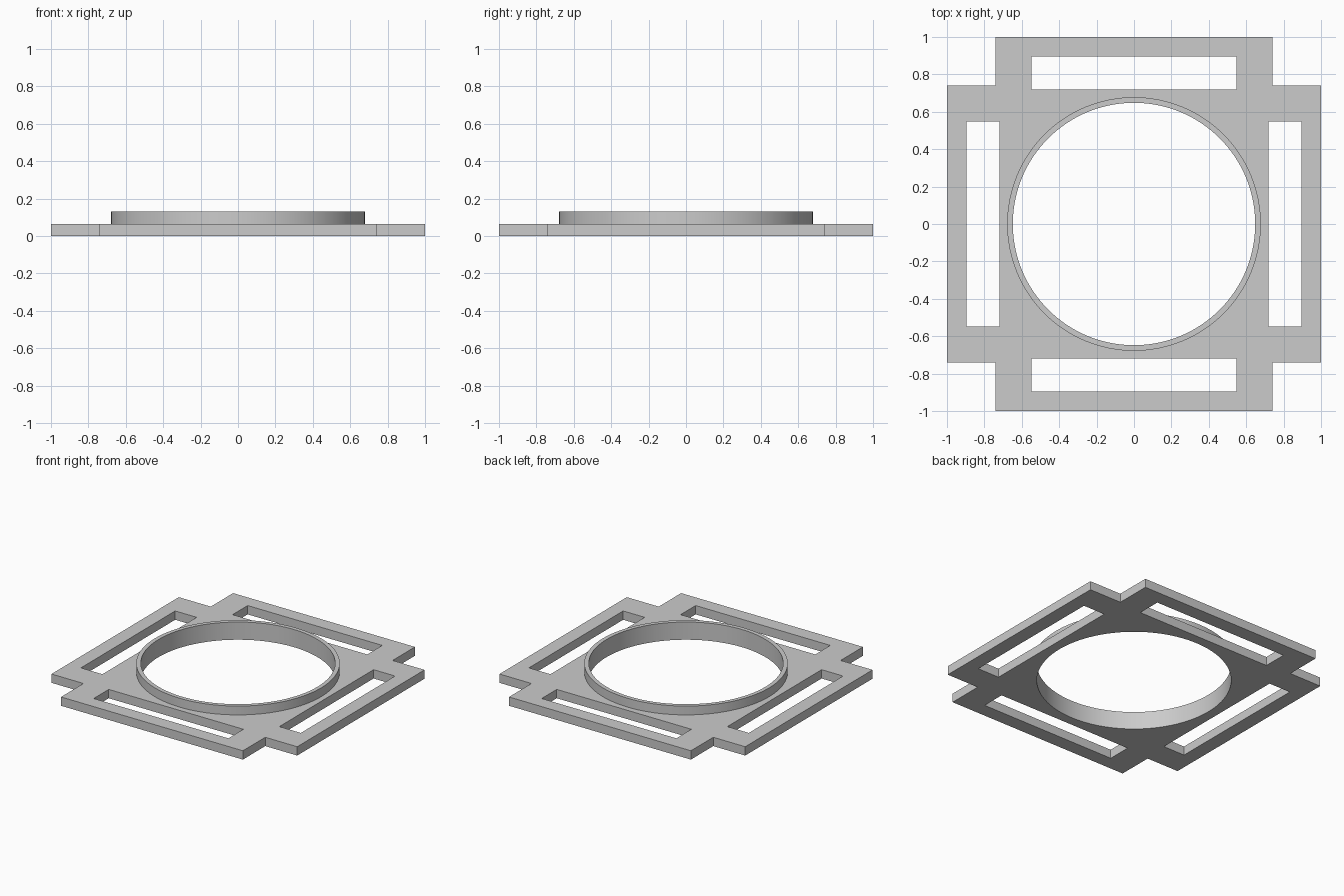
import bpy
import bmesh
import math
from mathutils import Matrix, Vector

cube = bpy.data.objects.get("Cube")
if cube:
    bpy.data.objects.remove(cube, do_unlink=True)

PLATE_TOP, COLLAR_TOP = 0.065, 0.13
ARM = 0.74                      # half width of each arm of the plate
OUTER, BORE = 0.678, 0.648      # collar radii

grey = bpy.data.materials.new("light_grey")
grey.use_nodes = True
grey.diffuse_color = (0.6, 0.6, 0.6, 1)
grey.node_tree.nodes["Principled BSDF"].inputs["Base Color"].default_value = (0.6, 0.6, 0.6, 1)


def prism(name, points, bottom, top):
    """Extrude a flat outline from bottom to top."""
    bm = bmesh.new()
    face = bm.faces.new([bm.verts.new((x, y, bottom)) for x, y in points])
    grown = bmesh.ops.extrude_face_region(bm, geom=[face], use_keep_orig=True)["geom"]
    verts = [v for v in grown if isinstance(v, bmesh.types.BMVert)]
    bmesh.ops.translate(bm, verts=verts, vec=(0, 0, top - bottom))
    bmesh.ops.recalc_face_normals(bm, faces=bm.faces)
    mesh = bpy.data.meshes.new(name)
    bm.to_mesh(mesh)
    bm.free()
    mesh.materials.append(grey)
    obj = bpy.data.objects.new(name, mesh)
    bpy.context.collection.objects.link(obj)
    return obj


def circle(radius, count=128):
    return [(radius * math.cos(math.tau * i / count),
             radius * math.sin(math.tau * i / count)) for i in range(count)]


def combine(target, helper, operation):
    """Apply a boolean and discard the helper."""
    mod = target.modifiers.new(operation, "BOOLEAN")
    mod.operation, mod.object, mod.solver = operation, helper, "EXACT"
    helper.hide_render = True
    bpy.context.view_layer.update()
    graph = bpy.context.evaluated_depsgraph_get()
    mesh = bpy.data.meshes.new_from_object(target.evaluated_get(graph))
    target.modifiers.clear()
    target.data = mesh
    bpy.data.objects.remove(helper, do_unlink=True)


# Plate with notched corners
outline = []
for turn in range(4):
    rot = Matrix.Rotation(turn * math.pi / 2, 2)
    outline += [rot @ Vector(p) for p in ((1, -ARM), (1, ARM), (ARM, ARM))]
frame = prism("slotted_frame", outline, 0, PLATE_TOP)

# Raised collar and its through bore
combine(frame, prism("collar", circle(OUTER), PLATE_TOP / 2, COLLAR_TOP), "UNION")
combine(frame, prism("bore_cutter", circle(BORE), -0.1, 0.3), "DIFFERENCE")

# One long slot in each arm
for turn in range(4):
    slot = prism("slot_cutter", [(0.72, -0.548), (0.895, -0.548), (0.895, 0.548), (0.72, 0.548)], -0.1, 0.3)
    slot.data.transform(Matrix.Rotation(turn * math.pi / 2, 4, "Z"))
    combine(frame, slot, "DIFFERENCE")

# Smooth round walls, crisp corners
bpy.ops.object.select_all(action="DESELECT")
frame.select_set(True)
bpy.context.view_layer.objects.active = frame
bpy.ops.object.shade_smooth_by_angle(angle=math.radians(30))
